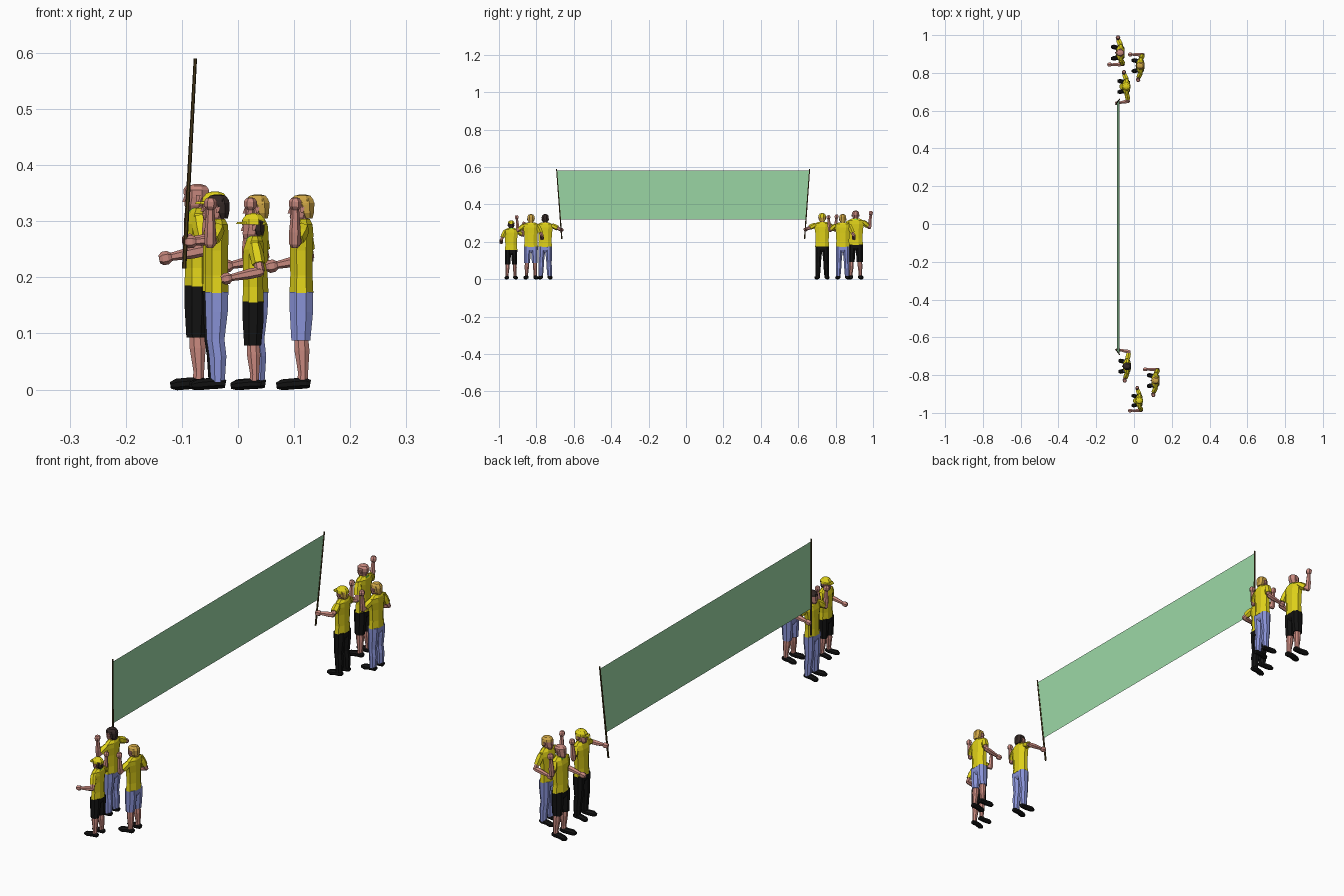
import bpy, bmesh, math
from mathutils import Vector, Matrix

if "Cube" in bpy.data.objects:
    bpy.data.objects.remove(bpy.data.objects["Cube"])


def material(name, rgb):
    m = bpy.data.materials.new(name)
    m.diffuse_color = (*rgb, 1)
    m.use_nodes = True
    m.node_tree.nodes["Principled BSDF"].inputs["Base Color"].default_value = m.diffuse_color
    return m


YELLOW = material("yellow_cloth", (0.74, 0.64, 0.01))
BLUE = material("blue_denim", (0.25, 0.29, 0.68))
BLACK = material("black_cloth", (0.006, 0.006, 0.006))
SKIN = material("skin", (0.58, 0.25, 0.21))
BLOND = material("blond_hair", (0.62, 0.38, 0.06))
DARK = material("dark_hair", (0.035, 0.022, 0.02))
LIME = material("lime_scarf", (0.3, 0.85, 0.05))
WOOD = material("wood", (0.07, 0.045, 0.012))
GREEN = material("green_cloth", (0.34, 0.70, 0.39))


def new_object(name, bm, mat, xf):
    bmesh.ops.recalc_face_normals(bm, faces=bm.faces)
    me = bpy.data.meshes.new(name)
    bm.to_mesh(me)
    bm.free()
    me.transform(xf)
    me.materials.append(mat)
    ob = bpy.data.objects.new(name, me)
    bpy.context.collection.objects.link(ob)
    return ob


def skin_rings(bm, rings, n):
    """Bridge a list of point rings and cap both ends."""
    loops = [[bm.verts.new(p) for p in r] for r in rings]
    for a, b in zip(loops, loops[1:]):
        for i in range(n):
            j = (i + 1) % n
            bm.faces.new((a[i], a[j], b[j], b[i]))
    bm.faces.new(loops[0][::-1])
    bm.faces.new(loops[-1])


def loft(name, sections, mat, xf, n=8):
    """Stack of horizontal ovals: (x, y, z, radius x, radius y)."""
    bm = bmesh.new()
    rings = []
    for x, y, z, rx, ry in sections:
        angs = [2 * math.pi * (i + 0.5) / n for i in range(n)]
        k = 1 / math.cos(math.pi / n)
        rings.append([(x + rx * k * math.cos(a), y + ry * k * math.sin(a), z) for a in angs])
    skin_rings(bm, rings, n)
    return new_object(name, bm, mat, xf)


def tube(name, pts, radii, mat, xf, n=6, flat=1.0):
    """Round bar along a path with a radius at each point."""
    bm = bmesh.new()
    pts = [Vector(p) for p in pts]
    rings = []
    for i, p in enumerate(pts):
        d = (pts[min(i + 1, len(pts) - 1)] - pts[max(i - 1, 0)]).normalized()
        up = Vector((0, 0, 1)) if abs(d.z) < 0.9 else Vector((1, 0, 0))
        u = d.cross(up).normalized()
        v = u.cross(d)
        angs = [2 * math.pi * (k + 0.5) / n for k in range(n)]
        rings.append([p + radii[i] * (math.cos(a) * u + flat * math.sin(a) * v) for a in angs])
    skin_rings(bm, rings, n)
    return new_object(name, bm, mat, xf)


# Elbow and hand positions for each arm pose (y is outward)
POSES = {
    "forward": ((0.014, 0.059, 0.236), (-0.054, 0.060, 0.222)),
    "raised": ((-0.012, 0.070, 0.262), (-0.011, 0.077, 0.335)),
    "hold": ((0.012, 0.078, 0.270), (-0.047, 0.088, 0.266)),
}


def arm(who, side, pose, xf):
    e, h = (Vector((p[0], p[1] * side, p[2])) for p in POSES[pose])
    s = Vector((0.003, 0.036 * side, 0.291))
    cuff = s.lerp(e, 0.72)
    tube(who + "_sleeve", [s, s.lerp(e, 0.35), cuff], [0.012, 0.0145, 0.0135], YELLOW, xf)
    tube(who + "_upper_arm", [s.lerp(e, 0.6), e], [0.010, 0.0095], SKIN, xf)
    d = (h - e).normalized()
    wrist = h - d * 0.011
    tube(who + "_forearm", [e - d * 0.007, e, e.lerp(wrist, 0.35), wrist],
         [0.006, 0.010, 0.0105, 0.007], SKIN, xf)
    tube(who + "_fist", [wrist, wrist + d * 0.006, h + d * 0.004, h + d * 0.010],
         [0.007, 0.0115, 0.0115, 0.007], SKIN, xf)


def leg(who, side, mat, is_short, xf):
    y = 0.019 * side
    f = 0.024 * side
    if is_short:
        loft(who + "_shorts_leg", [(0, y, 0.176, 0.021, 0.018), (0, y, 0.14, 0.021, 0.0175),
                                   (-0.001, y * 1.1, 0.088, 0.017, 0.0155)], mat, xf)
        loft(who + "_calf", [(-0.001, y * 1.1, 0.105, 0.012, 0.011), (0.001, y * 1.15, 0.07, 0.0135, 0.012),
                             (0.003, f, 0.03, 0.009, 0.009), (0.002, f, 0.012, 0.010, 0.009)], SKIN, xf)
    else:
        loft(who + "_trouser_leg", [(0, y, 0.176, 0.021, 0.018), (0, y, 0.14, 0.020, 0.0175),
                                    (-0.002, y * 1.1, 0.09, 0.016, 0.0145), (0.002, y * 1.15, 0.06, 0.0155, 0.014),
                                    (0.002, f, 0.014, 0.0125, 0.012)], mat, xf)
    t = 0.005 * side
    tube(who + "_shoe", [(0.016, f, 0.010), (0.008, f, 0.0115), (-0.012, f, 0.0105),
                         (-0.034, f + t, 0.0085), (-0.045, f + t, 0.007)],
         [0.009, 0.0125, 0.0125, 0.0125, 0.007], BLACK, xf, 8, 0.85)


def person(who, x, y, s, left, right, trousers, is_short, hair, has_cap, has_scarf):
    xf = Matrix.Translation((x, y, 0)) @ Matrix.Scale(s, 4)
    for side, pose in ((-1, left), (1, right)):
        leg(who, side, trousers, is_short, xf)
        arm(who, side, pose, xf)
    loft(who + "_hips", [(0, 0, 0.145, 0.013, 0.022), (0, 0, 0.158, 0.0205, 0.035),
                         (0, 0, 0.182, 0.0205, 0.0355)], trousers, xf)
    loft(who + "_shirt", [(0, 0, 0.174, 0.0215, 0.0375), (0, 0, 0.205, 0.020, 0.0345),
                          (0, 0, 0.25, 0.0205, 0.037), (0.001, 0, 0.28, 0.0205, 0.042),
                          (0.003, 0, 0.297, 0.017, 0.040), (0.004, 0, 0.307, 0.011, 0.020)], YELLOW, xf)
    loft(who + "_neck", [(0.004, 0, 0.295, 0.010, 0.011), (0.002, 0, 0.318, 0.010, 0.011)], SKIN, xf)
    # Head with a small nose and ears
    loft(who + "_head", [(-0.007, 0, 0.302, 0.011, 0.009), (-0.004, 0, 0.311, 0.017, 0.0145),
                         (0, 0, 0.325, 0.0205, 0.017), (0, 0, 0.337, 0.0205, 0.0175),
                         (0.001, 0, 0.344, 0.015, 0.013), (0.001, 0, 0.347, 0.006, 0.005)], SKIN, xf)
    loft(who + "_nose", [(-0.021, 0, 0.317, 0.004, 0.0035), (-0.019, 0, 0.328, 0.002, 0.002)], SKIN, xf, 4)
    for side in (-1, 1):
        loft(who + "_ear", [(0.001, 0.018 * side, 0.318, 0.002, 0.002),
                            (0.002, 0.0185 * side, 0.329, 0.004, 0.0025)], SKIN, xf, 4)
    if hair:
        loft(who + "_hair_back", [(0.012, 0, 0.308, 0.008, 0.012), (0.010, 0, 0.318, 0.0125, 0.0175),
                                  (0.008, 0, 0.336, 0.0155, 0.019), (0.006, 0, 0.345, 0.013, 0.014)], hair, xf)
        if not has_cap:
            loft(who + "_hair_top", [(0.001, 0, 0.333, 0.0222, 0.0192), (0.001, 0, 0.342, 0.0205, 0.0175),
                                     (0.002, 0, 0.349, 0.014, 0.012), (0.002, 0, 0.351, 0.006, 0.005)], hair, xf)
    if has_cap:
        loft(who + "_cap_crown", [(0.001, 0, 0.330, 0.0235, 0.0205), (0.001, 0, 0.341, 0.0225, 0.0195),
                                  (0.001, 0, 0.350, 0.015, 0.013), (0.001, 0, 0.353, 0.005, 0.005)], YELLOW, xf)
        loft(who + "_cap_brim", [(-0.019, 0, 0.331, 0.016, 0.017), (-0.017, 0, 0.335, 0.015, 0.016)], YELLOW, xf)
    if has_scarf:
        loft(who + "_scarf", [(0.002, 0, 0.297, 0.0165, 0.022), (0.003, 0, 0.306, 0.0145, 0.018)], LIME, xf)


# Two groups of three supporters, all facing -x
person("cap_holder", -0.042, 0.728, 1.0, "hold", "raised", BLACK, False, BLOND, True, False)
person("blond_man_right", 0.033, 0.838, 0.99, "raised", "forward", BLUE, False, BLOND, False, False)
person("bald_man", -0.073, 0.907, 1.055, "forward", "raised", BLACK, True, None, False, True)
person("dark_haired_holder", -0.038, -0.753, 0.99, "raised", "hold", BLUE, False, DARK, False, False)
person("blond_man_left", 0.113, -0.829, 0.99, "raised", "forward", BLUE, True, BLOND, False, False)
person("cap_boy", 0.027, -0.935, 0.89, "forward", "raised", BLACK, True, DARK, True, True)

# Banner poles and cloth, leaning slightly outward at the top
ID = Matrix.Identity(4)
poles = {"left": (Vector((-0.096, -0.664, 0.216)), Vector((-0.076, -0.692, 0.59))),
         "right": (Vector((-0.096, 0.634, 0.216)), Vector((-0.076, 0.661, 0.59)))}
for side, (a, b) in poles.items():
    tube(side + "_pole", [a, b], [0.004, 0.003], WOOD, ID)
bm = bmesh.new()
(la, lb), (ra, rb) = poles["left"], poles["right"]
bm.faces.new([bm.verts.new(p) for p in (la.lerp(lb, 0.275), ra.lerp(rb, 0.275),
                                        ra.lerp(rb, 0.975), la.lerp(lb, 0.975))])
new_object("banner", bm, GREEN, ID)
